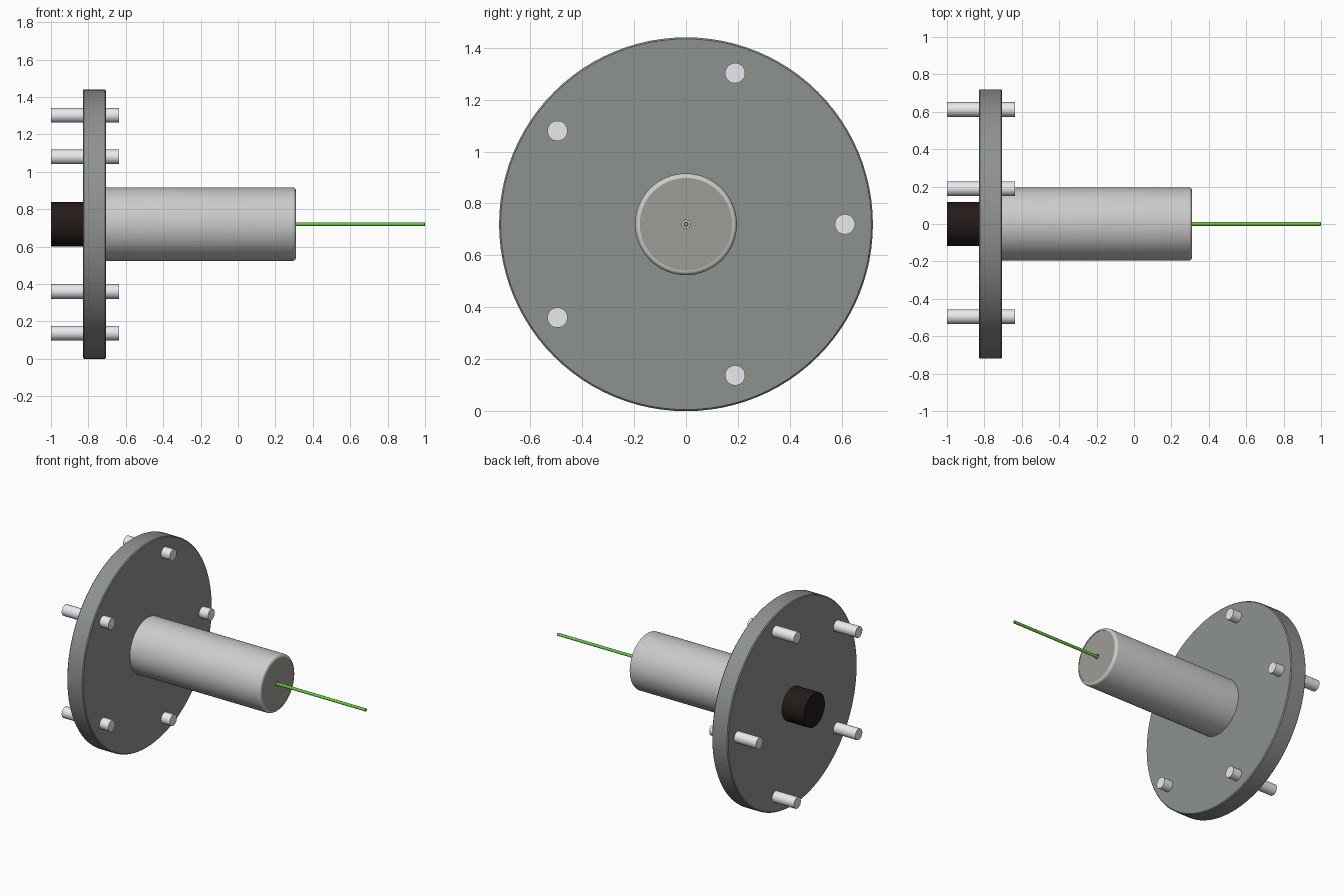
import bpy, bmesh, math
from mathutils import Vector

if "Cube" in bpy.data.objects:
    bpy.data.objects.remove(bpy.data.objects["Cube"])

CZ = 0.72  # height of the shared axis, which runs along x


def paint(obj, name, rgb):
    mat = bpy.data.materials.get(name) or bpy.data.materials.new(name)
    mat.diffuse_color = (*rgb, 1)
    mat.use_nodes = True
    mat.node_tree.nodes["Principled BSDF"].inputs["Base Color"].default_value = mat.diffuse_color
    obj.data.materials.append(mat)


def lathe(name, profile, color=None, y=0.0, z=CZ, sides=64):
    """Turn a profile of (x, radius) points around the x direction."""
    bm = bmesh.new()
    verts = [bm.verts.new((x, 0, r)) for x, r in profile]
    edges = [bm.edges.new(p) for p in zip(verts, verts[1:])]
    bmesh.ops.spin(bm, geom=verts + edges, cent=(0, 0, 0), axis=(1, 0, 0),
                   angle=math.tau, steps=sides, use_duplicate=False)
    bmesh.ops.remove_doubles(bm, verts=bm.verts, dist=1e-5)
    bmesh.ops.recalc_face_normals(bm, faces=bm.faces)
    mesh = bpy.data.meshes.new(name)
    bm.to_mesh(mesh)
    bm.free()
    obj = bpy.data.objects.new(name, mesh)
    bpy.context.collection.objects.link(obj)
    obj.location = Vector((0, y, z))
    if color:
        paint(obj, *color)
    bpy.ops.object.select_all(action='DESELECT')
    obj.select_set(True)
    bpy.context.view_layer.objects.active = obj
    bpy.ops.object.shade_smooth_by_angle(angle=math.radians(35))
    return obj


def rod(name, x0, x1, r, color=None, c=0.0, **kw):
    """Solid cylinder with optional chamfered ends."""
    pts = [(x0, 0), (x0, r - c), (x0 + c, r), (x1 - c, r), (x1, r - c), (x1, 0)]
    if not c:
        pts = [(x0, 0), (x0, r), (x1, r), (x1, 0)]
    return lathe(name, pts, color, **kw)


steel = ("stud_steel", (0.82, 0.81, 0.85))

# Round flange with softened rim
rod("flange", -0.83, -0.705, 0.72, ("flange_grey", (0.27, 0.29, 0.27)), c=0.006, sides=96)

# Hub barrel with a rounded front lip
lip = [(0.292 + 0.018 * math.sin(a), 0.178 + 0.018 * math.cos(a))
       for a in (math.radians(18 * i) for i in range(6))]
lathe("hub_barrel", [(-0.72, 0), (-0.72, 0.196)] + lip + [(0.29, 0.178), (0.29, 0)])

# End cap with a small hole for the spindle
lathe("hub_end_cap", [(0.288, 0), (0.288, 0.178), (0.308, 0.178), (0.308, 0.016),
                      (0.29, 0.016), (0.29, 0)], ("cap_grey", (0.34, 0.34, 0.31)))

# Thin green spindle
rod("spindle", 0.28, 1.0, 0.01, ("spindle_green", (0.13, 0.6, 0.05)), c=0.003, sides=24)

# Dark boss on the back of the flange
rod("centre_boss", -1.0, -0.82, 0.118, ("boss_black", (0.018, 0.011, 0.01)))

# Five studs through the flange
for i in range(5):
    a = math.tau * i / 5
    rod(f"stud_{i + 1}", -1.0, -0.637, 0.039, steel,
        y=0.612 * math.cos(a), z=CZ + 0.612 * math.sin(a), sides=32)
